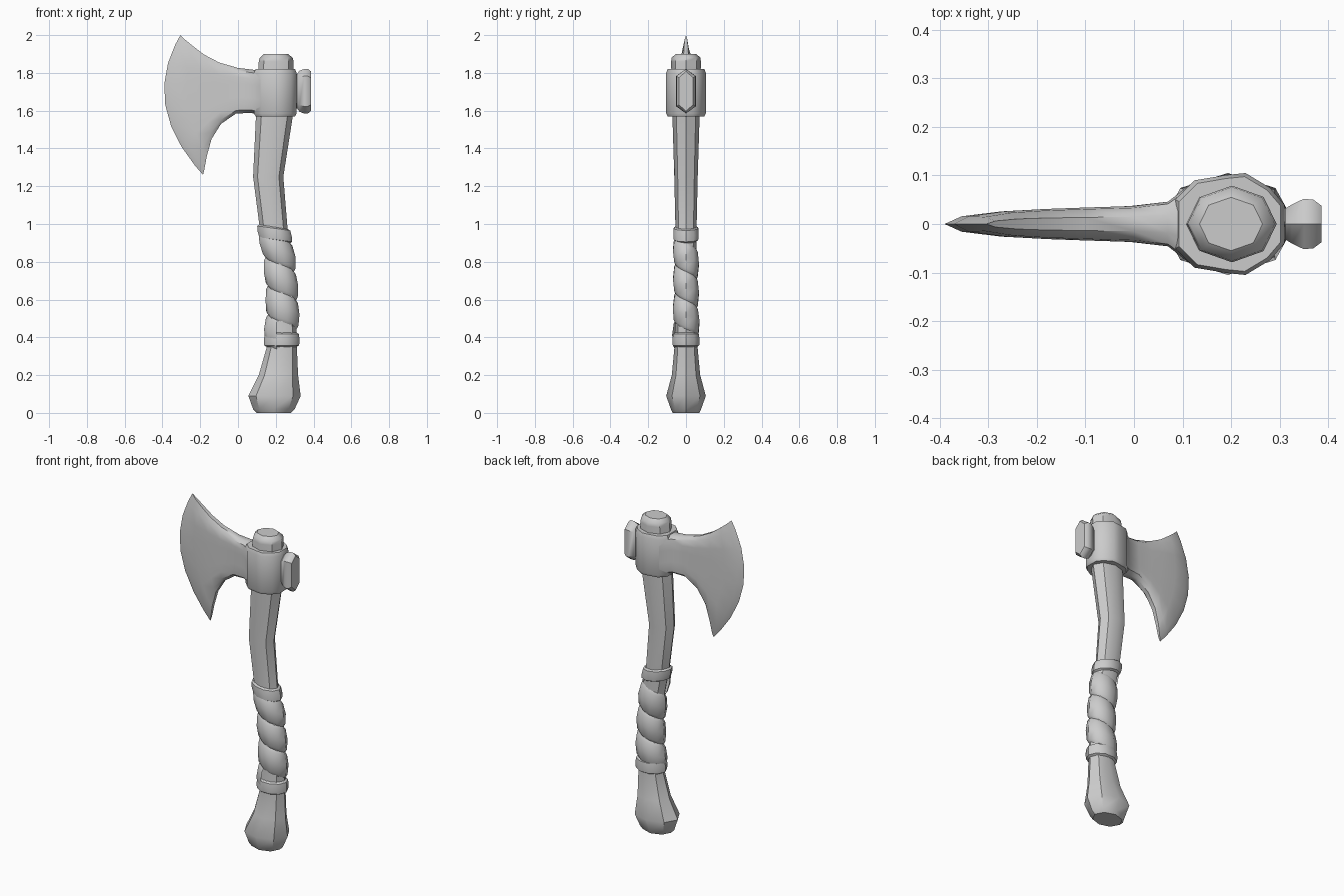
import bpy, bmesh, math

if "Cube" in bpy.data.objects:
    bpy.data.objects.remove(bpy.data.objects["Cube"])


def loft(name, rings, cap=True, closed=True):
    """Skin a list of equally sized point rings."""
    bm = bmesh.new()
    vs = [[bm.verts.new(p) for p in r] for r in rings]
    n = len(rings[0])
    for a, b in zip(vs, vs[1:]):
        for i in range(n if closed else n - 1):
            j = (i + 1) % n
            bm.faces.new((a[i], a[j], b[j], b[i]))
    if cap:
        bm.faces.new(vs[0])
        bm.faces.new(vs[-1])
    bmesh.ops.remove_doubles(bm, verts=bm.verts, dist=0.0005)
    bmesh.ops.recalc_face_normals(bm, faces=bm.faces)
    me = bpy.data.meshes.new(name)
    bm.to_mesh(me)
    bm.free()
    ob = bpy.data.objects.new(name, me)
    bpy.context.collection.objects.link(ob)
    return ob


# handle stations: z, left x, right x, half depth
HANDLE = [(0.0, .10, .28, .07), (.02, .08, .30, .08), (.09, .055, .332, .105),
          (.20, .11, .318, .075), (.34, .15, .312, .062), (.60, .163, .307, .055),
          (.80, .15, .292, .055), (.98, .115, .262, .056), (1.25, .08, .24, .062),
          (1.57, .095, .29, .072), (1.86, .11, .294, .079), (1.88, .115, .29, .076),
          (1.9, .135, .265, .055)]


def section(z):
    """Centre x, half width and half depth of the handle at height z."""
    for a, b in zip(HANDLE, HANDLE[1:]):
        if z <= b[0]:
            t = (z - a[0]) / (b[0] - a[0])
            l, r, d = (a[k] + t * (b[k] - a[k]) for k in (1, 2, 3))
            return (l + r) / 2, (r - l) / 2, d


def around(ang, z, grow=0.0):
    cx, rx, ry = section(z)
    return (cx + (rx + grow) * math.cos(ang), (ry + grow) * math.sin(ang), z)


def turn(i, n):
    return 2 * math.pi * i / n


loft("handle", [[around(turn(i, 8), s[0]) for i in range(8)] for s in HANDLE])


# grip wrap: a collar at each end, a helical strap between
def collar(name, z0, z1, tilt):
    prof = [(0, 0), (.1, .012), (.5, .015), (.9, .012), (1, 0)]
    loft(name, [[around(turn(i, 10), z0 + t * (z1 - z0) - tilt * math.cos(turn(i, 10)), g)
                 for i in range(10)] for t, g in prof], cap=False)


collar("wrap_collar_top", .91, .985, .012)
collar("wrap_collar_bottom", .35, .425, 0)
TURNS, STEPS = 3.2, 10
strap = []
for i in range(int(TURNS * STEPS) + 1):
    zc = .90 - .152 * i / STEPS
    strap.append([around(math.pi + turn(i, STEPS), zc + o, g) for o, g in
                  ((-.076, .0), (-.06, .010), (0, .017), (.06, .010), (.076, .0))])
loft("grip_strap", strap, cap=False, closed=False)

# socket around the top of the handle
half = [(.31, .04), (.28, .075), (.23, .105), (.19, .101), (.125, .09), (.085, .05)]
outline = half + [(x, -y) for x, y in reversed(half)]
loft("socket", [[(.2 + (x - .2) * s, y * s, z) for x, y in outline]
                for z, s in ((1.57, .93), (1.585, 1), (1.80, 1), (1.82, .93))])

# blade stations: top x,z / bottom x,z / forward bulge / half thickness
BLADE = [(.12, 1.81, .12, 1.575, 0, .085), (.07, 1.818, .07, 1.588, 0, .046),
         (0, 1.826, -.01, 1.585, 0, .037), (-.10, 1.855, -.09, 1.53, 0, .034),
         (-.18, 1.897, -.14, 1.45, .015, .031), (-.24, 1.943, -.165, 1.36, .065, .026),
         (-.285, 1.98, -.178, 1.29, .118, .016), (-.305, 2.0, -.185, 1.26, .14, 0)]
rings = []
for tx, tz, bx, bz, bulge, h in BLADE:
    side = []
    for s, k in ((0, .4), (.07, .9), (.2, 1), (.35, 1), (.5, 1), (.65, 1), (.8, 1), (.93, .9), (1, .4)):
        side.append((tx + s * (bx - tx) - bulge * 4 * s * (1 - s), h * k, tz + s * (bz - tz)))
    rings.append(side + [(x, -y, z) for x, y, z in reversed(side)])
# the last ring collapses to the cutting edge, so only the hidden end is open
loft("blade", rings, cap=False)

# poll hammer: six-sided, swept along x
POLL = [(.28, .05, .10), (.312, .032, .09), (.325, .04, .108), (.35, .052, .118),
        (.37, .050, .118), (.386, .038, .105)]
loft("poll_hammer", [[(x, y * a, 1.703 + z * b) for a, b in
                      ((0, 1), (1, .68), (1, -.68), (0, -1), (-1, -.68), (-1, .68))]
                     for x, y, z in POLL])

for ob in bpy.data.objects:
    ob.select_set(True)
    bpy.context.view_layer.objects.active = ob
bpy.ops.object.shade_smooth_by_angle(angle=math.radians(40))
